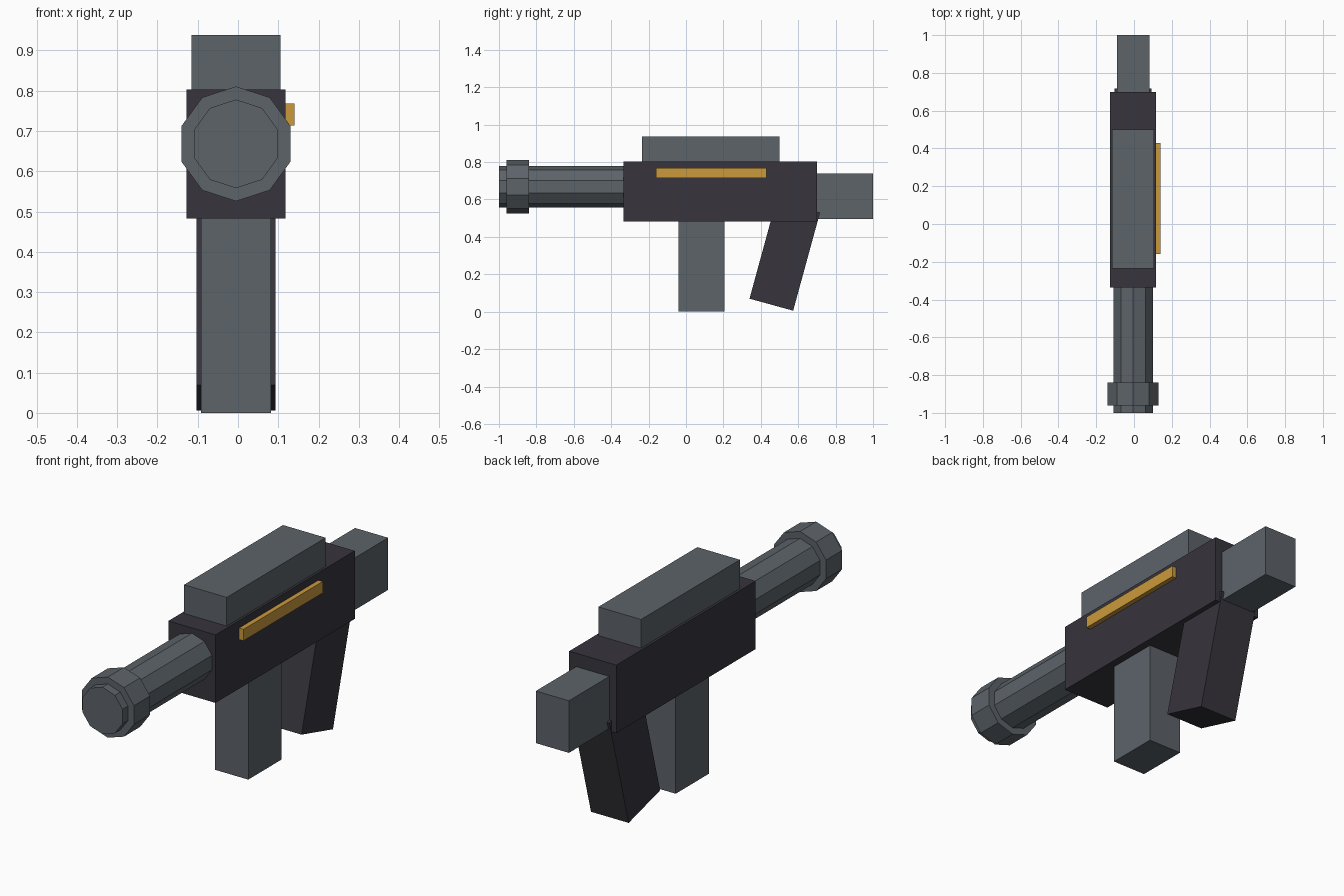
import bpy
import math
from mathutils import Matrix

old = bpy.data.objects.get("Cube")
if old:
    bpy.data.objects.remove(old, do_unlink=True)


def make_material(name, rgb):
    mat = bpy.data.materials.new(name)
    mat.use_nodes = True
    color = (*rgb, 1.0)
    mat.diffuse_color = color
    mat.node_tree.nodes["Principled BSDF"].inputs["Base Color"].default_value = color
    return mat


grey = make_material("steel grey", (0.107, 0.125, 0.141))
dark = make_material("dark charcoal", (0.038, 0.035, 0.045))
gold = make_material("gold", (0.59, 0.32, 0.045))

AXIS_X = -0.005   # side-to-side centre of the main parts
BORE_Z = 0.668    # height of the barrel axis


def box(name, mat, width, y, z, x=AXIS_X):
    """Box of a given width, spanning the y and z ranges."""
    bpy.ops.mesh.primitive_cube_add(size=1)
    obj = bpy.context.object
    obj.name = name
    size = (width, y[1] - y[0], z[1] - z[0])
    obj.data.transform(Matrix.Diagonal((*size, 1)))
    obj.location = (x, sum(y) / 2, sum(z) / 2)
    obj.data.materials.append(mat)
    return obj


def tube(name, mat, radius, y):
    """Ten-sided cylinder along y with a corner pointing up."""
    bpy.ops.mesh.primitive_cylinder_add(vertices=10, radius=radius, depth=y[1] - y[0])
    obj = bpy.context.object
    obj.name = name
    obj.data.transform(Matrix.Rotation(math.radians(90), 4, "X"))
    obj.location = (AXIS_X, sum(y) / 2, BORE_Z)
    obj.data.materials.append(mat)
    return obj


# Main housing and the block on top
box("receiver", dark, 0.245, (-0.335, 0.70), (0.483, 0.803))
box("top_block", grey, 0.222, (-0.235, 0.50), (0.79, 0.938))

# Barrel with its muzzle collar
tube("barrel", grey, 0.11, (-1.0, -0.30))
tube("muzzle_collar", grey, 0.1425, (-0.96, -0.84))

# Stock and magazine
box("stock", grey, 0.172, (0.68, 1.0), (0.495, 0.74))
box("magazine", grey, 0.173, (-0.04, 0.207), (0.0, 0.50))

# Slanted grip, leaning back into the housing
grip = box("grip", dark, 0.196, (0.407, 0.649), (0.028, 0.572))
grip.rotation_euler.x = math.radians(-15.3)

# Gold strip on the left side
box("side_strip", gold, 0.03, (-0.16, 0.43), (0.714, 0.768), x=0.125)
